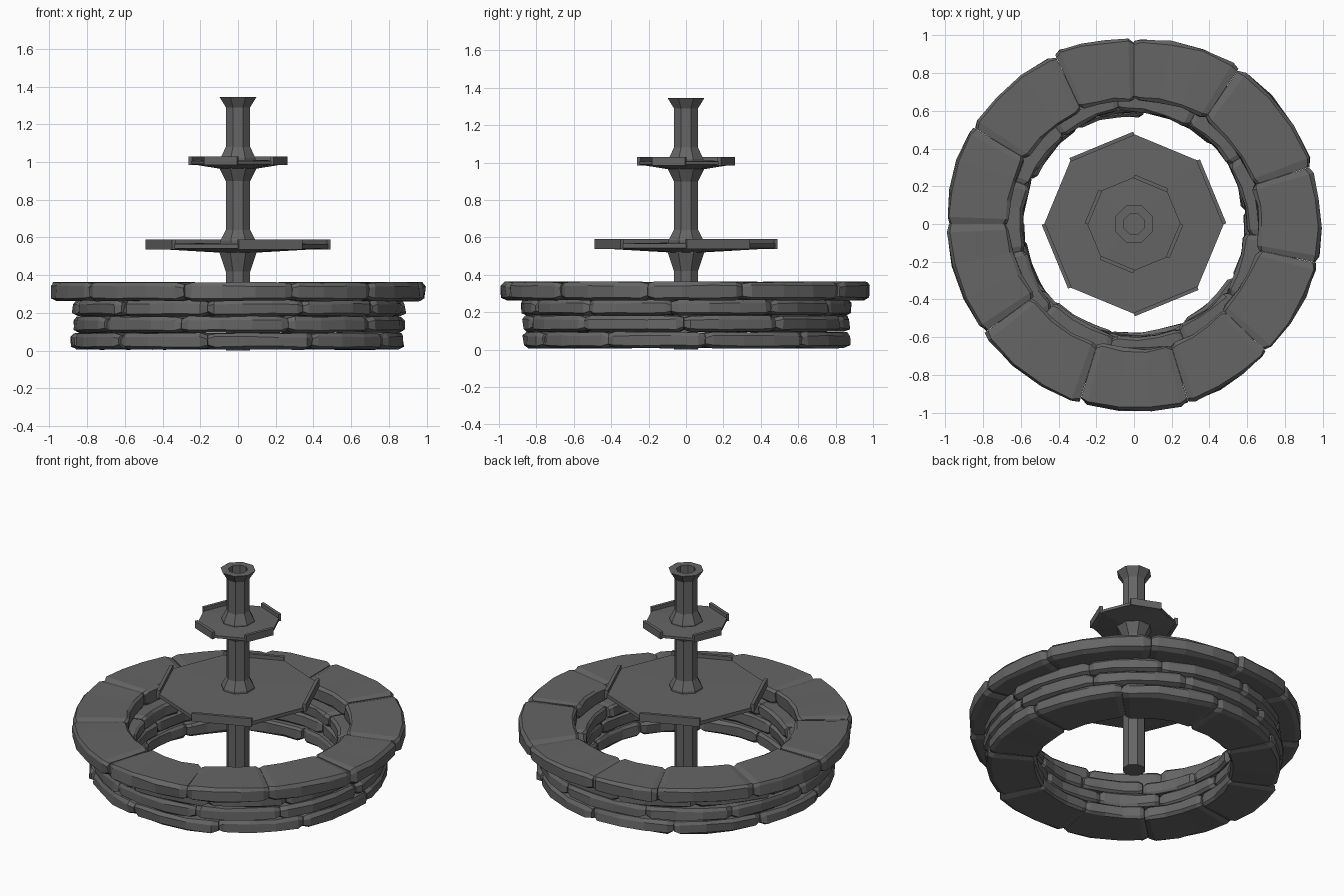
import bpy, bmesh, random
from math import sin, cos, radians, pi
from mathutils import Vector

if "Cube" in bpy.data.objects:
    bpy.data.objects.remove(bpy.data.objects["Cube"])

random.seed(4)

stone_mat = bpy.data.materials.new("dark_stone")
stone_mat.diffuse_color = (0.13, 0.13, 0.13, 1)
stone_mat.use_nodes = True
stone_mat.node_tree.nodes["Principled BSDF"].inputs["Base Color"].default_value = stone_mat.diffuse_color


def finish(name, bm):
    bmesh.ops.recalc_face_normals(bm, faces=bm.faces[:])
    mesh = bpy.data.meshes.new(name)
    bm.to_mesh(mesh)
    bm.free()
    mesh.materials.append(stone_mat)
    obj = bpy.data.objects.new(name, mesh)
    bpy.context.collection.objects.link(obj)
    return obj


def skin(bm, rings):
    """Bridge a list of equal closed vertex rings, capping both ends."""
    n = len(rings[0])
    for a, b in zip(rings, rings[1:]):
        for i in range(n):
            bm.faces.new((a[i], a[(i + 1) % n], b[(i + 1) % n], b[i]))
    bm.faces.new(rings[0])
    bm.faces.new(rings[-1])


# One curved, chamfered, slightly irregular stone
def stone(bm, r0, r1, z0, z1, a0, a1):
    rings = []
    tilt = random.uniform(-0.012, 0.012)
    grow = random.uniform(-0.006, 0.008)
    for t in (0, 0.07, 0.36, 0.66, 0.93, 1):
        s = 0.014 if t in (0, 1) else 0.0
        c = 0.014
        dr = grow + tilt * (2 * t - 1)
        i, o = r0 + s + dr, r1 - s + dr
        lo, hi = z0 + s * 0.7, z1 - s * 0.7
        section = [(i + c, lo), (o - 2 * c, lo), (o, lo + c), (o, hi - 1.4 * c),
                   (o - c, hi), (i + c, hi), (i, hi - c), (i, lo + c)]
        ang = radians(a0 + (a1 - a0) * t)
        ring = []
        for r, z in section:
            r += random.uniform(-0.006, 0.006)
            z += random.uniform(-0.003, 0.003)
            ring.append(bm.verts.new((r * cos(ang), r * sin(ang), z)))
        rings.append(ring)
    skin(bm, rings)


# Ring of stones between the given joint angles
def course(name, r0, r1, z0, z1, joints):
    bm = bmesh.new()
    for a, b in zip(joints, joints[1:] + [joints[0] + 360]):
        stone(bm, r0, r1, z0, z1, a + 0.05, b - 0.05)
    return finish(name, bm)


def even_joints(n, start):
    return [start + 360 / n * (i + random.uniform(-0.1, 0.1)) for i in range(n)]


course("bottom_course", 0.58, 0.876, 0.008, 0.093, even_joints(10, -134))
course("second_course", 0.595, 0.876, 0.096, 0.181, even_joints(10, -108))
course("third_course", 0.595, 0.88, 0.183, 0.267, even_joints(11, -68))
course("coping", 0.662, 0.99, 0.264, 0.362,
       [-12, 18, 56, 90, 115, 149, 180, 216, 253, 287, 316])


# Eight-sided lathe
def lathe(name, profile, phase):
    bm = bmesh.new()
    rings = [[bm.verts.new((r * cos(phase + k * pi / 4), r * sin(phase + k * pi / 4), z))
              for k in range(8)] for r, z in profile]
    skin(bm, rings)
    return finish(name, bm)


P = pi / 8
# Column pieces with flared ends and a hollow spout
lathe("lower_column", [(0.07, 0), (0.07, 0.42), (0.106, 0.52), (0.106, 0.55)], P)
lathe("middle_column", [(0.1, 0.56), (0.1, 0.585), (0.07, 0.64), (0.07, 0.9),
                        (0.106, 0.965), (0.106, 0.99)], P)
lathe("spout", [(0.1, 1.0), (0.1, 1.02), (0.07, 1.08), (0.07, 1.29), (0.106, 1.345),
                (0.058, 1.345), (0.058, 1.29)], P)


# Octagonal basin with raised rim slabs on alternate sides
def basin(name, radius, zb, z0, z1, top, rim_start):
    lathe(name + "_plate", [(0.1, zb), (radius - 0.008, z0 + 0.005),
                            (radius - 0.008, top), (0.09, top + 0.006)], 0)
    bm = bmesh.new()
    for k in range(4):
        a0 = radians(rim_start + 90 * k)
        p, q = [Vector((cos(a), sin(a), 0)) * (radius - 0.006) for a in (a0, a0 + pi / 4)]
        out = (p + q).normalized()
        rings = []
        for end in (p, q):
            rings.append([bm.verts.new(end + out * d + Vector((0, 0, z)))
                          for d, z in ((-0.008, z0), (0.012, z0), (0.012, z1), (-0.008, z1))])
        skin(bm, rings)
    finish(name + "_rim", bm)


basin("lower_basin", 0.484, 0.52, 0.537, 0.59, 0.566, 0)
basin("upper_basin", 0.256, 0.965, 0.984, 1.03, 1.006, 45)
